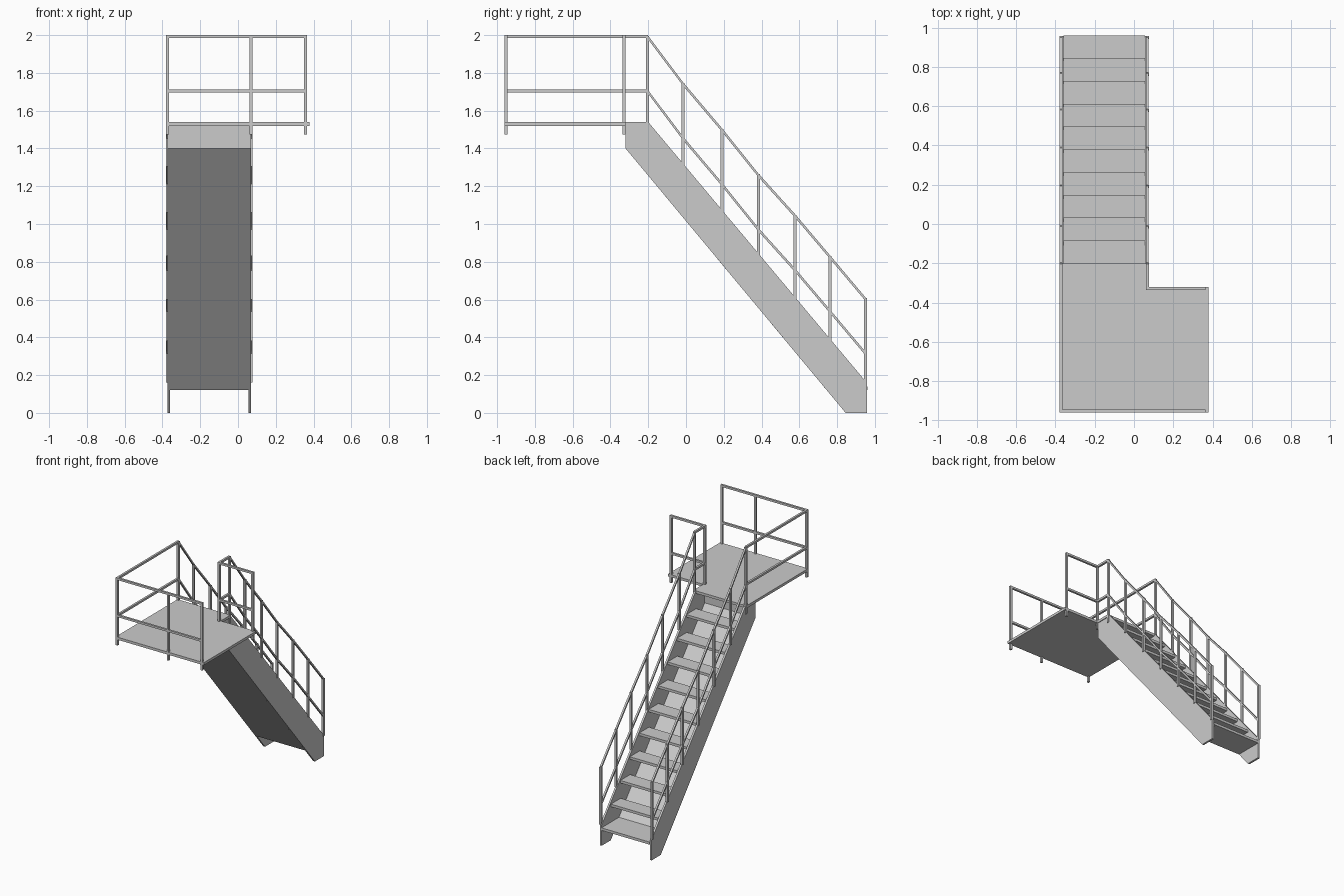
import bpy, bmesh

if "Cube" in bpy.data.objects:
    bpy.data.objects.remove(bpy.data.objects["Cube"])

T = 0.016                      # square tube size
CX = -0.152                    # centre line of the stair flight
LEFT, RIGHT = CX - 0.22, CX + 0.22
FRONT, BACK, NOSE, END_X = -0.952, -0.328, -0.203, 0.357
TOP, MID = 1.992, 1.704        # landing rail heights


def extrude(name, pts, vec):
    """Closed planar outline extruded along a vector."""
    bm = bmesh.new()
    face = bm.faces.new([bm.verts.new(p) for p in pts])
    res = bmesh.ops.extrude_face_region(bm, geom=[face])
    verts = [v for v in res["geom"] if isinstance(v, bmesh.types.BMVert)]
    bmesh.ops.translate(bm, verts=verts, vec=vec)
    bmesh.ops.recalc_face_normals(bm, faces=bm.faces)
    me = bpy.data.meshes.new(name)
    bm.to_mesh(me)
    bm.free()
    ob = bpy.data.objects.new(name, me)
    bpy.context.collection.objects.link(ob)
    return ob


def side_profile(name, yz, x0, x1):
    return extrude(name, [(x0, y, z) for y, z in yz], (x1 - x0, 0, 0))


def box(name, x0, x1, y0, y1, z0, z1):
    return side_profile(name, [(y0, z0), (y1, z0), (y1, z1), (y0, z1)], x0, x1)


def post(name, x, y, z0, z1):
    h = T / 2
    return box(name, x - h, x + h, y - h, y + h, z0, z1)


# L-shaped landing
outline = [(-0.38, -0.96), (0.378, -0.96), (0.378, -0.32),
           (0.076, -0.32), (0.076, -0.2), (-0.38, -0.2)]
extrude("landing_deck", [(x, y, 1.52) for x, y in outline], (0, 0, 0.02))

# Stringers on both sides of the flight
stringer = [(-0.32, 1.54), (-0.2, 1.54), (0.957, 0.16),
            (0.957, 0), (0.845, 0), (-0.32, 1.40)]
side_profile("stringer_left", stringer, CX - 0.222, CX - 0.207)
side_profile("stringer_right", stringer, CX + 0.207, CX + 0.222)

# Sloped soffit and the closing plate below the landing
IN0, IN1 = CX - 0.208, CX + 0.208
side_profile("soffit_plate", [(-0.32, 1.40), (0.745, 0.12), (0.762, 0.12), (-0.32, 1.42)], IN0, IN1)
box("soffit_end_plate", IN0, IN1, -0.32, -0.308, 1.40, 1.525)

# Open treads; the lowest one runs back to the soffit
for k in range(10):
    nose = 0.96 - 0.116 * k
    z = 0.14 * (k + 1)
    back = 0.745 if k == 0 else nose - 0.12
    box(f"tread_{k + 1}", IN0, IN1, back, nose, z - 0.02, z)

# Stair railings: (y, bottom, top) of each post
stair_posts = [(0.950, 0.16, 0.612), (0.762, 0.38, 0.835), (0.578, 0.60, 1.052),
               (0.383, 0.83, 1.268), (0.190, 1.06, 1.508), (-0.015, 1.305, 1.75),
               (NOSE, 1.475, 2.0)]
for side, x in (("left", LEFT), ("right", RIGHT)):
    for i, (y, z0, z1) in enumerate(stair_posts):
        post(f"stair_post_{side}_{i + 1}", x, y, z0, z1 - 0.004)
    for label, drop in (("top", 0.0), ("mid", 0.288)):
        upper = [(y, z - drop) for y, _, z in stair_posts]
        lower = [(y, z - 0.019) for y, z in reversed(upper)]
        side_profile(f"stair_{label}_rail_{side}", upper + lower, x - 0.007, x + 0.007)

# Landing posts
for i, (x, y) in enumerate([(LEFT, FRONT), (RIGHT, FRONT), (END_X, FRONT),
                            (RIGHT, BACK), (END_X, BACK)]):
    post(f"landing_post_{i + 1}", x, y, 1.475, 2.0)

# Landing rails
h = T / 2
for label, z in (("top", TOP), ("mid", MID)):
    lo, hi = z - h, z + h
    box(f"landing_{label}_rail_front", LEFT - h, END_X + h, FRONT - h, FRONT + h, lo, hi)
    box(f"landing_{label}_rail_left", LEFT - h, LEFT + h, FRONT, NOSE, lo, hi)
    box(f"landing_{label}_rail_back", RIGHT - h, END_X + h, BACK - h, BACK + h, lo, hi)
    box(f"landing_{label}_rail_inner", RIGHT - h, RIGHT + h, BACK, NOSE, lo, hi)
